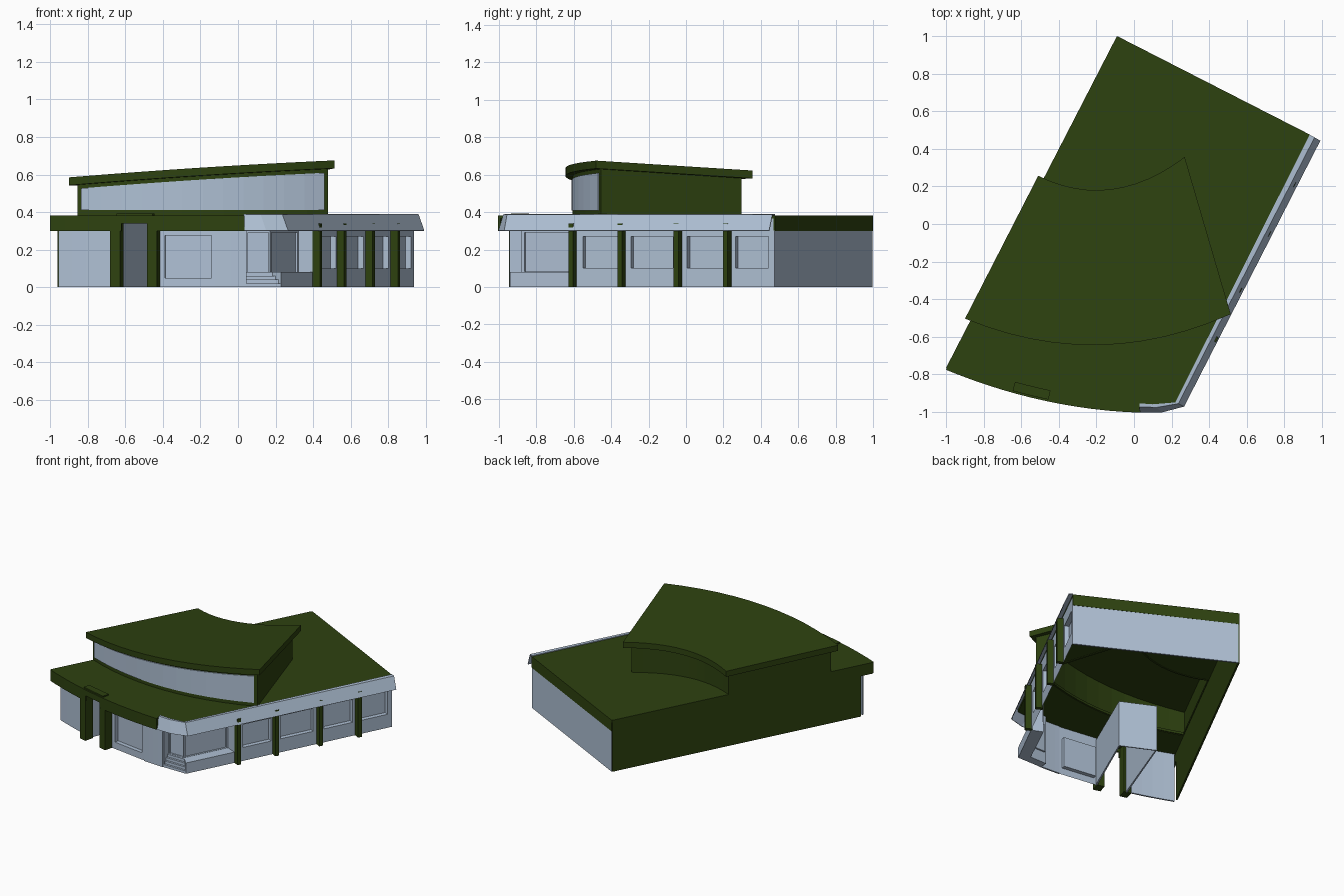
import bpy, bmesh, math
from mathutils import Vector

if "Cube" in bpy.data.objects:
    bpy.data.objects.remove(bpy.data.objects["Cube"])


def material(name, rgb):
    m = bpy.data.materials.new(name)
    m.diffuse_color = (*rgb, 1)
    m.use_nodes = True
    m.node_tree.nodes["Principled BSDF"].inputs["Base Color"].default_value = m.diffuse_color
    return m


GREEN = material("dark green", (0.027, 0.054, 0.005))
PALE = material("pale blue grey", (0.43, 0.53, 0.66))


def build(name, verts, faces, mat, thick=0):
    me = bpy.data.meshes.new(name)
    me.from_pydata([tuple(v) for v in verts], [], faces)
    bm = bmesh.new()
    bm.from_mesh(me)
    bmesh.ops.recalc_face_normals(bm, faces=bm.faces)
    bm.to_mesh(me)
    bm.free()
    ob = bpy.data.objects.new(name, me)
    bpy.context.collection.objects.link(ob)
    me.materials.append(mat)
    if thick:
        s = ob.modifiers.new("thickness", 'SOLIDIFY')
        s.thickness, s.offset = thick, 0
    return ob


def height(z, p):
    return z(*p) if callable(z) else z


def ribbon(name, pts, z0, z1, mat, closed=False, thick=0.012):
    """Upright wall following a path."""
    n = len(pts)
    v = [(*p, height(z0, p)) for p in pts] + [(*p, height(z1, p)) for p in pts]
    f = [(i, (i + 1) % n, n + (i + 1) % n, n + i) for i in range(n if closed else n - 1)]
    return build(name, v, f, mat, thick)


def prism(name, pts, z0, z1, mat):
    n = len(pts)
    v = [(*p, height(z0, p)) for p in pts] + [(*p, height(z1, p)) for p in pts]
    f = [(i, (i + 1) % n, n + (i + 1) % n, n + i) for i in range(n)]
    return build(name, v, f + [tuple(range(n))[::-1], tuple(range(n, 2 * n))], mat)


def window_wall(name, a, b, z0, z1, spans, w0, w1, depth, mat):
    """Flat wall from a to b with recessed windows at the given spans."""
    a, b = Vector((*a, 0)), Vector((*b, 0))
    d = b - a
    back = Vector((-d.y, d.x, 0)).normalized() * depth
    us = [0] + [u for s in spans for u in s] + [1]
    zs = [z0, w0, w1, z1]
    v, f = [], []

    def quad(*c):
        f.append(tuple(range(len(v), len(v) + 4)))
        v.extend(c)
    for i in range(len(us) - 1):
        for j in range(3):
            c = [a + d * us[i + k] + Vector((0, 0, zs[j + l])) for k, l in ((0, 0), (1, 0), (1, 1), (0, 1))]
            if i % 2 and j == 1:
                r = [p + back for p in c]
                for k in range(4):
                    m = (k + 1) % 4
                    quad(c[k], c[m], r[m], r[k])
                c = r
            quad(*c)
    ob = build(name, v, f, mat)
    bm = bmesh.new()
    bm.from_mesh(ob.data)
    bmesh.ops.remove_doubles(bm, verts=bm.verts, dist=1e-5)
    bmesh.ops.recalc_face_normals(bm, faces=bm.faces)
    bm.faces.ensure_lookup_table()
    if bm.faces[0].normal.dot(back) > 0:
        bmesh.ops.reverse_faces(bm, faces=bm.faces)
    bm.to_mesh(ob.data)
    bm.free()
    return ob


def arc(fn, x0, x1, n=12):
    return [(x0 + (x1 - x0) * i / n, fn(x0 + (x1 - x0) * i / n)) for i in range(n + 1)]


def oblong(name, c, along, out, z0, z1, mat, t=(0.457, 0.889)):
    """Post with one side along direction t."""
    t = Vector(t).normalized()
    n = Vector((t.y, -t.x))
    c = Vector(c)
    pts = [tuple(c + t * along / 2 * i + n * out / 2 * j) for i, j in ((-1, -1), (1, -1), (1, 1), (-1, 1))]
    return prism(name, pts, z0, z1, mat)


# Guiding curves and the sloping plane of the upper roof
def eave(x): return -1 + 0.183 * (x - 0.12) ** 2
def wall(x): return eave(x) + 0.062
def slope(x, y): return 0.6206 + 0.0647 * x - 0.0444 * y


# Upper storey: footprint, walls, front glazing, sloping roof
front = arc(lambda x: -0.6 + 0.305 * (x + 0.22) ** 2, -0.85, 0.475)
back = arc(lambda x: 0.135 + 0.8 * (x + 0.2) ** 2, 0.24, -0.497)
foot = front + back
ribbon("upper_walls", foot, 0.362, lambda x, y: slope(x, y) - 0.035, GREEN, True)
glass = arc(lambda x: -0.609 + 0.305 * (x + 0.22) ** 2, -0.835, 0.46)
ribbon("upper_front_glazing", glass, 0.41, lambda x, y: slope(x, y) - 0.062, PALE, thick=0.008)
roof_edge = (arc(lambda x: -0.645 + 0.305 * (x + 0.22) ** 2, -0.9, 0.515)
             + arc(lambda x: 0.18 + 0.8 * (x + 0.2) ** 2, 0.27, -0.51))
prism("upper_roof", roof_edge, lambda x, y: slope(x, y) - 0.042, slope, GREEN)

# Main roof with an opening below the upper storey
edge = arc(eave, -1, 0.03) + [(0.03, -0.965), (0.22, -0.955), (0.935, 0.475), (-0.09, 1)]
main_roof = prism("main_roof", edge, 0.365, 0.383, GREEN)
cx, cy = -0.2, -0.15
hole = prism("roof_opening_cutter", [(cx + (x - cx) * 0.97, cy + (y - cy) * 0.97) for x, y in foot], 0.3, 0.45, GREEN)
hole.hide_render = True
hole.hide_viewport = True
cut = main_roof.modifiers.new("opening", 'BOOLEAN')
cut.operation, cut.object, cut.solver = 'DIFFERENCE', hole, 'EXACT'

# Green fascia, raised over the entrance, and back band
ribbon("front_fascia_left", arc(eave, -0.998, -0.62, 5), 0.3, 0.383, GREEN)
ribbon("front_fascia_entrance", arc(eave, -0.62, -0.48, 2), 0.34, 0.383, GREEN)
ribbon("front_fascia_right", arc(eave, -0.48, 0.035, 6), 0.3, 0.383, GREEN)
ribbon("entrance_parapet", arc(lambda x: eave(x) + 0.03, -0.64, -0.45, 3), 0.38, 0.392, GREEN, thick=0.05)
ribbon("side_fascia", [(-0.996, -0.77), (-0.955, -0.69)], 0.3, 0.383, GREEN)
ribbon("back_fascia", [(-0.09, 0.994), (0.935, 0.47)], 0.3, 0.383, GREEN)

# Pale slanted fascia along the right side and round the corner
rows = [[(0.03, -0.955, 0.386), (0.1, -0.96, 0.386), (0.22, -0.95, 0.386), (0.935, 0.475, 0.386)],
        [(0.03, -0.972, 0.386), (0.12, -0.975, 0.386), (0.235, -0.955, 0.386), (0.96, 0.462, 0.386)],
        [(0.03, -1.0, 0.3), (0.15, -1.0, 0.3), (0.265, -0.97, 0.3), (0.99, 0.445, 0.3)]]
build("right_fascia", sum(rows, []),
      [(r * 4 + i, r * 4 + i + 1, r * 4 + i + 5, r * 4 + i + 4) for r in range(2) for i in range(3)], PALE, 0.006)

# Outer walls
ribbon("left_wall", [(-0.955, -0.69), (-0.087, 0.995)], 0, 0.383, GREEN)
ribbon("back_wall", [(-0.087, 0.992), (0.935, 0.467)], 0, 0.302, PALE)
ribbon("front_left_panel", arc(lambda x: wall(x) + 0.01, -0.955, -0.66, 4), 0, 0.365, PALE)
window_wall("front_window_wall", (-0.42, wall(-0.42)), (-0.12, wall(-0.12)), 0, 0.365,
            [(0.1, 0.93)], 0.05, 0.275, 0.03, PALE)
ribbon("front_curved_wall", arc(wall, -0.12, 0.04, 4), 0, 0.365, PALE)
window_wall("right_wall", (0.40, -0.605), (0.935, 0.467), 0, 0.365,
            [(0.05, 0.23), (0.29, 0.50), (0.57, 0.75), (0.81, 0.975)], 0.1, 0.27, 0.033, PALE)

# Corner porch: inner walls, platform, steps
ribbon("porch_side_wall", [(0.04, -0.937), (0.04, -0.88)], 0, 0.365, PALE)
window_wall("porch_door_wall", (0.04, -0.88), (0.17, -0.88), 0, 0.365, [(0.1, 0.95)], 0.082, 0.29, 0.012, PALE)
window_wall("porch_window_wall", (0.17, -0.88), (0.325, -0.572), 0, 0.365, [(0.05, 0.95)], 0.082, 0.29, 0.012, PALE)
ribbon("porch_end_wall", [(0.325, -0.572), (0.40, -0.605)], 0, 0.365, PALE)
prism("porch_platform", [(0.17, -0.88), (0.23, -0.94), (0.40, -0.605), (0.32, -0.57)], 0, 0.08, PALE)
for i in range(4):
    prism(f"step_{i + 1}", [(0.042, -0.94 + 0.015 * i), (0.23 - 0.015 * i, -0.94 + 0.015 * i),
                            (0.17, -0.88), (0.042, -0.88)], 0.02 * i, 0.02 * (i + 1), PALE)

# Entrance passage with its two posts
ribbon("entrance_passage", [(-0.63, -0.83), (-0.42, -0.27), (-0.19, -0.38), (-0.41, -0.88)], 0, 0.345, PALE)
for side, x in (("left", -0.645), ("right", -0.45)):
    oblong(f"entrance_post_{side}", (x, eave(x) + 0.035), 0.055, 0.07, 0, 0.365, GREEN, (1, -0.27))

# Posts along the right wall
for i, c in enumerate([(0.42, -0.605), (0.548, -0.342), (0.70, -0.042), (0.835, 0.222)]):
    oblong(f"right_post_{i + 1}", c, 0.028, 0.05, 0, 0.34, GREEN)
